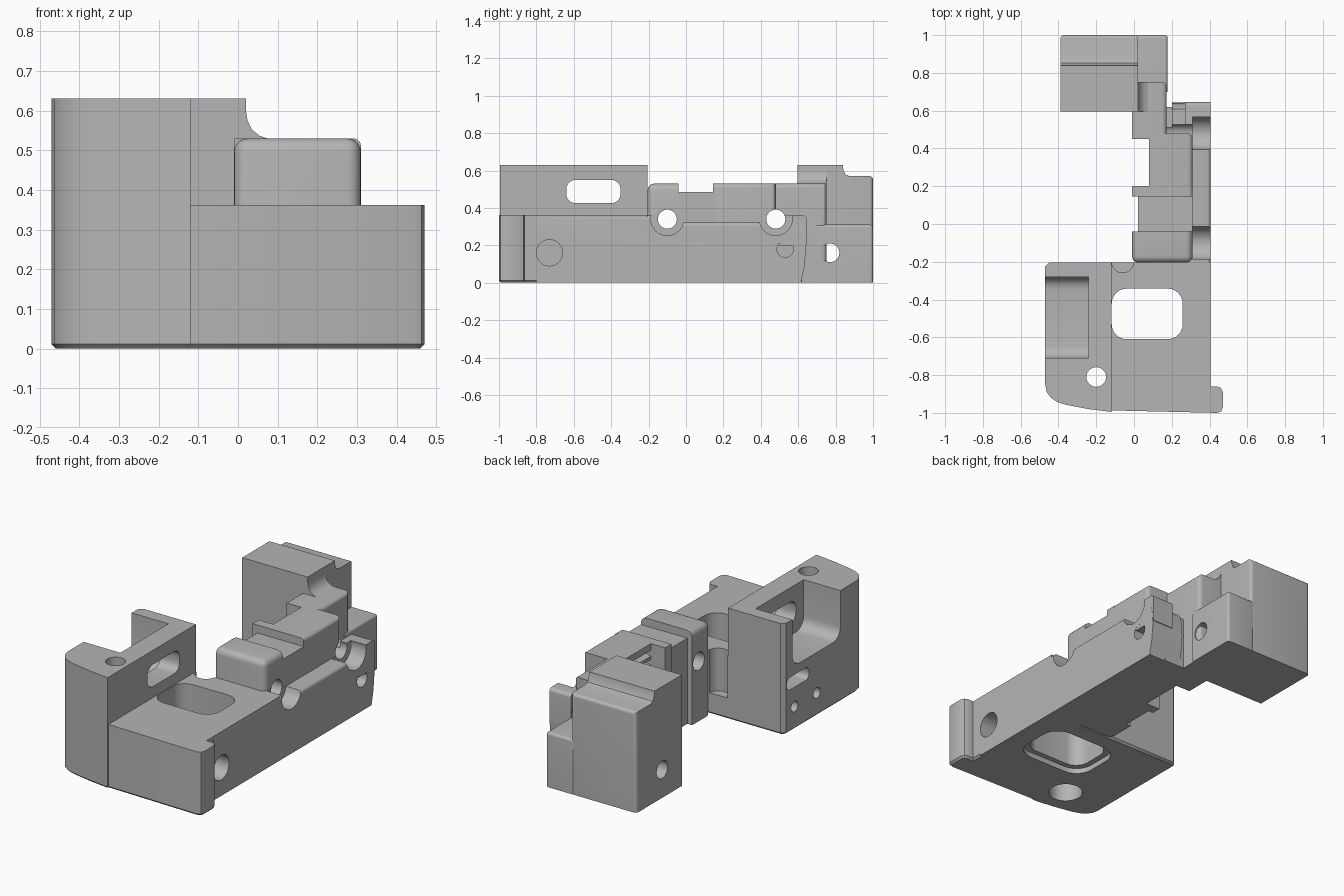
import bpy, bmesh, math
from mathutils import Vector

if "Cube" in bpy.data.objects:
    bpy.data.objects.remove(bpy.data.objects["Cube"], do_unlink=True)

grey = bpy.data.materials.new("plain grey")
grey.use_nodes = True
grey.diffuse_color = (0.46, 0.46, 0.46, 1)
grey.node_tree.nodes["Principled BSDF"].inputs["Base Color"].default_value = (0.46, 0.46, 0.46, 1)


def prism(name, outline, axis, lo, hi, r=0, pick=None, seg=5):
    """Extrude a 2D outline along an axis; round the edges chosen by midpoint."""
    def place(a, b, c):
        return {"x": (c, a, b), "y": (a, c, b), "z": (a, b, c)}[axis]
    bm = bmesh.new()
    base = bm.faces.new([bm.verts.new(place(a, b, lo)) for a, b in outline])
    ext = bmesh.ops.extrude_face_region(bm, geom=[base])
    move = Vector(place(0, 0, hi - lo))
    bmesh.ops.translate(bm, vec=move, verts=[v for v in ext["geom"] if isinstance(v, bmesh.types.BMVert)])
    bmesh.ops.recalc_face_normals(bm, faces=bm.faces[:])
    if r:
        edges = [e for e in bm.edges if pick is None or pick((e.verts[0].co + e.verts[1].co) / 2)]
        bmesh.ops.bevel(bm, geom=edges, offset=r, segments=seg, profile=0.5,
                        affect="EDGES", clamp_overlap=True)
    mesh = bpy.data.meshes.new(name)
    bm.to_mesh(mesh)
    bm.free()
    mesh.materials.append(grey)
    obj = bpy.data.objects.new(name, mesh)
    bpy.context.collection.objects.link(obj)
    return obj


def box(name, x, y, z, r=0, pick=None, seg=5):
    return prism(name, [(x[0], y[0]), (x[1], y[0]), (x[1], y[1]), (x[0], y[1])],
                 "z", z[0], z[1], r, pick, seg)


def rod(axis, a, b, r, lo, hi):
    """Round cutter along an axis."""
    ring = [(a + r * math.cos(t * math.tau / 32), b + r * math.sin(t * math.tau / 32)) for t in range(32)]
    return prism("cutter", ring, axis, lo, hi)


def slot(axis, a, b, r, lo, hi):
    """Rounded rectangle cutter along an axis."""
    ring = []
    for ca, cb, start in ((a[1] - r, b[1] - r, 0), (a[0] + r, b[1] - r, 1),
                          (a[0] + r, b[0] + r, 2), (a[1] - r, b[0] + r, 3)):
        for i in range(7):
            t = (start + i / 6) * math.pi / 2
            ring.append((ca + r * math.cos(t), cb + r * math.sin(t)))
    return prism("cutter", ring, axis, lo, hi)


def combine(obj, others, how="DIFFERENCE"):
    bpy.context.view_layer.objects.active = obj
    for other in others:
        mod = obj.modifiers.new("cut", "BOOLEAN")
        mod.operation, mod.solver, mod.object = how, "EXACT", other
        bpy.ops.object.modifier_apply(modifier=mod.name)


def discard(objs):
    for o in objs:
        bpy.data.objects.remove(o, do_unlink=True)


def chamfer_bottom(m):
    return m.z < 0.001


# front housing: low deck with flange, and the tall side block
deck = prism("front_deck", [(-0.2, -0.985), (0.44, -1), (0.462, -0.992), (0.47, -0.97), (0.47, -0.89),
                            (0.46, -0.868), (0.44, -0.86), (0.405, -0.86), (0.405, -0.205), (-0.2, -0.205)],
             "z", 0, 0.362, 0.011, chamfer_bottom, 1)
tall = prism("front_tall_block", [(-0.12, -0.995), (-0.12, -0.205), (-0.45, -0.205), (-0.47, -0.225),
                                  (-0.47, -0.85), (-0.462, -0.89), (-0.44, -0.92), (-0.405, -0.943),
                                  (-0.36, -0.957), (-0.24, -0.98)],
             "z", 0, 0.63, 0.011, chamfer_bottom, 1)

# rail along the side, ending in a shallow curve
rail = prism("side_rail", [(-0.8, 0), (0.615, 0), (0.632, 0.08), (0.642, 0.18), (0.637, 0.25), (0.628, 0.3),
                           (0.61, 0.322), (-0.1, 0.322), (-0.1, 0.361), (-0.8, 0.361)],
             "x", 0.2, 0.406, 0.025, lambda m: m.x > 0.4 and m.z > 0.315 and m.y < 0.6)
lug = box("rail_end_lug", (0.27, 0.405), (0.5, 0.645), (0.2, 0.36), 0.02,
          lambda m: m.z > 0.35 and m.y > 0.6)
web = box("rail_web", (0.1, 0.3), (0.4, 0.62), (0, 0.3))

# stepped blocks in the middle
collar = box("front_collar", (-0.01, 0.31), (-0.205, -0.04), (0, 0.53), 0.035,
             lambda m: m.z > 0.52 and (m.y < -0.2 or abs(m.x - 0.15) > 0.1) or (m.y < -0.2 and m.z > 0.1))
saddle = box("saddle_block", (0.02, 0.31), (-0.06, 0.16), (0, 0.485))
ridge = box("ridge_block", (-0.01, 0.31), (0.145, 0.2), (0, 0.53), 0.02,
            lambda m: m.z > 0.52 and m.x > 0.3)
toothed = box("toothed_block", (0.08, 0.31), (0.19, 0.48), (0, 0.53), 0.025,
              lambda m: m.x > 0.3 and (m.z > 0.52 or m.y > 0.47))
neck = box("back_neck", (-0.01, 0.173), (0.45, 0.752), (0, 0.53), 0.025,
           lambda m: m.x > 0.17 and m.y > 0.46 and (m.z > 0.52 or m.y > 0.75))

# back block with stepped top, side foot and fillet
back = prism("back_block", [(0.595, 0), (1, 0), (1, 0.57), (0.875, 0.57), (0.853, 0.578),
                            (0.842, 0.6), (0.838, 0.63), (0.595, 0.63)],
             "x", -0.39, 0.02, 0.02, lambda m: m.y > 0.99 and m.z > 0.1)
foot = box("back_foot", (0, 0.178), (0.7, 1), (0, 0.31), 0.015,
           lambda m: m.y > 0.99 and m.z > 0.1 or m.z > 0.3 and m.x > 0.17)
fillet = prism("back_fillet", [(0, 0.5), (0.08, 0.528), (0.055, 0.536), (0.035, 0.552),
                               (0.024, 0.575), (0.02, 0.6), (0.02, 0.63), (0, 0.63)],
               "y", 0.595, 0.752)

# cuts in the tall block: open side pocket, window, screw hole and side holes
pocket = box("cutter", (-0.6, -0.24), (-0.71, -0.28), (0.36, 0.8), 0.065,
             lambda m: m.z < 0.37 and abs(m.y + 0.495) > 0.2)
cuts = [pocket, slot("x", (-0.64, -0.35), (0.425, 0.55), 0.05, -0.3, 0),
        rod("z", -0.2, -0.81, 0.052, -0.1, 0.8), rod("z", -0.2, -0.81, 0.09, -0.1, 0.12),
        slot("x", (-0.43, -0.23), (0.24, 0.31), 0.03, -0.6, -0.36),
        rod("x", -0.3, 0.13, 0.03, -0.6, -0.36), rod("x", -0.5, 0.13, 0.03, -0.6, -0.36)]
combine(tall, cuts)
combine(deck, cuts[2:4])
discard(cuts)

# opening through the deck with a wider lower rim, and a scoop in its back edge
opening = [slot("z", (-0.118, 0.258), (-0.61, -0.342), 0.08, -0.1, 0.5),
           slot("z", (-0.15, 0.29), (-0.64, -0.31), 0.1, -0.1, 0.03),
           rod("z", -0.06, -0.2, 0.058, 0.12, 0.5)]
combine(deck, opening)
combine(tall, opening)
combine(rail, opening[:2])
discard(opening)

# counterbored cross holes and blind holes along the side
bores = []
for y in (-0.1, 0.48):
    bores += [rod("x", y, 0.34, 0.051, -0.1, 0.6), rod("x", y, 0.34, 0.088, 0.311, 0.6)]
blind = [rod("x", -0.73, 0.16, 0.07, 0.3, 0.6), rod("x", 0.53, 0.18, 0.044, 0.3, 0.6)]
combine(rail, bores + blind)
combine(deck, bores[:2] + blind[:1])
for part in (lug, web, collar, saddle, toothed, neck):
    combine(part, bores)
discard(bores + blind)

# cross hole through the back block
cross = [rod("x", 0.77, 0.16, 0.05, -0.6, 0.4)]
combine(back, cross)
combine(foot, cross)
discard(cross)

# horizontal grooves forming the teeth
grooves = []
for i in range(9):
    z = 0.06 + i * 0.052
    grooves.append(prism("cutter", [(0.07, z - 0.02), (0.11, z - 0.008), (0.11, z + 0.008), (0.07, z + 0.02)],
                         "y", 0.15, 0.46))
combine(toothed, grooves)
discard(grooves)

# smooth the curved faces and keep the corners sharp
for o in (deck, tall, rail, lug, web, collar, saddle, ridge, toothed, neck, back, foot, fillet):
    bpy.ops.object.select_all(action="DESELECT")
    o.select_set(True)
    bpy.context.view_layer.objects.active = o
    bpy.ops.object.shade_smooth_by_angle(angle=math.radians(32))
